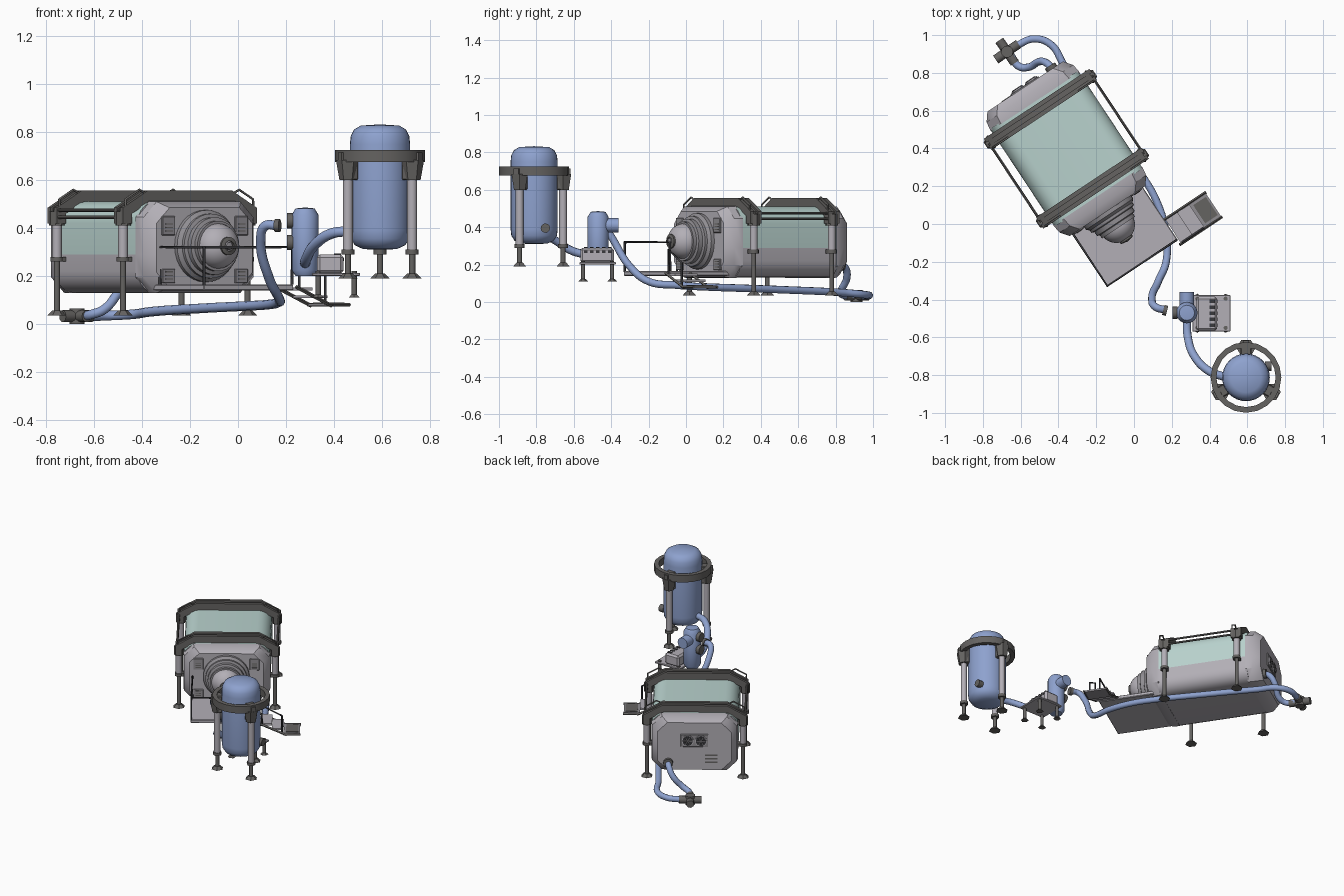
import bpy, bmesh
from math import sin, cos, pi, radians
from mathutils import Matrix, Vector

if "Cube" in bpy.data.objects:
    bpy.data.objects.remove(bpy.data.objects["Cube"])


def material(name, *rgb):
    m = bpy.data.materials.new(name)
    m.use_nodes = True
    m.diffuse_color = (*rgb, 1)
    m.node_tree.nodes["Principled BSDF"].inputs["Base Color"].default_value = (*rgb, 1)
    return m


BLUE = material("blue paint", .27, .36, .62)
GLASS = material("pale teal glass", .48, .64, .61)
LIGHT = material("light grey", .45, .43, .47)
MID = material("mid grey", .28, .27, .29)
DARK = material("dark grey", .13, .125, .12)
BLACK = material("charcoal", .04, .04, .045)

WORLD = Matrix.Identity(4)
# The habitat is turned on the ground: local x is its width, local y its length
HAB = Matrix.Translation((-.22, .19, 0)) @ Matrix.Rotation(radians(33.5), 4, "Z")


def finish(name, bm, mats, space=WORLD, angle=35):
    bmesh.ops.recalc_face_normals(bm, faces=bm.faces)
    mesh = bpy.data.meshes.new(name)
    bm.to_mesh(mesh)
    bm.free()
    for m in mats if isinstance(mats, list) else [mats]:
        mesh.materials.append(m)
    mesh.shade_smooth()
    mesh.set_sharp_from_angle(angle=radians(angle))
    obj = bpy.data.objects.new(name, mesh)
    obj.matrix_world = space
    bpy.context.collection.objects.link(obj)
    return obj


def box(name, xs, ys, zs, mat, space=WORLD, bevel=0):
    bm = bmesh.new()
    bmesh.ops.create_cube(bm, size=1)
    for v in bm.verts:
        v.co = [r[0] if c < 0 else r[1] for c, r in zip(v.co, (xs, ys, zs))]
    if bevel:
        bmesh.ops.bevel(bm, geom=bm.edges[:], offset=bevel, segments=1, affect="EDGES")
    return finish(name, bm, mat, space)


def rod(name, start, end, radius, mat, space=WORLD, sides=12, radius_end=None):
    a, b = Vector(start), Vector(end)
    bm = bmesh.new()
    bmesh.ops.create_cone(bm, cap_ends=True, segments=sides, radius1=radius,
                          radius2=radius if radius_end is None else radius_end,
                          depth=(b - a).length)
    turn = (b - a).to_track_quat("Z", "Y").to_matrix().to_4x4()
    bm.transform(Matrix.Translation((a + b) / 2) @ turn)
    return finish(name, bm, mat, space)


def lathe(name, profile, mat, space=WORLD, sides=32, closed=False):
    bm = bmesh.new()
    verts = [bm.verts.new((r, 0, z)) for r, z in profile]
    pairs = list(zip(verts, verts[1:])) + ([(verts[-1], verts[0])] if closed else [])
    edges = [bm.edges.new(p) for p in pairs]
    bmesh.ops.spin(bm, geom=verts + edges, axis=(0, 0, 1), cent=(0, 0, 0),
                   angle=2 * pi, steps=sides)
    bmesh.ops.remove_doubles(bm, verts=bm.verts, dist=.0005)
    return finish(name, bm, mat, space)


def loft(name, sections, mats, space=HAB, rule=None):
    """Skin matching (x, z) outlines placed along y."""
    bm = bmesh.new()
    rings = [[bm.verts.new((x, y, z)) for x, z in pts] for y, pts in sections]
    bm.faces.new(rings[0])
    bm.faces.new(rings[-1])
    for one, two in zip(rings, rings[1:]):
        for i in range(len(one)):
            j = (i + 1) % len(one)
            f = bm.faces.new((one[i], one[j], two[j], two[i]))
            if rule and rule(f.calc_center_median()):
                f.material_index = 1
    return finish(name, bm, mats, space)


def tube(name, points, radius, mat, space=WORLD, smooth=True):
    curve = bpy.data.curves.new(name, "CURVE")
    curve.dimensions = "3D"
    curve.bevel_depth, curve.bevel_resolution, curve.use_fill_caps = radius, 3, True
    spline = curve.splines.new("BEZIER")
    spline.bezier_points.add(len(points) - 1)
    for p, co in zip(spline.bezier_points, points):
        p.co = co
        p.handle_left_type = p.handle_right_type = "AUTO" if smooth else "VECTOR"
    curve.materials.append(mat)
    obj = bpy.data.objects.new(name, curve)
    obj.matrix_world = space
    bpy.context.collection.objects.link(obj)


def leg(name, x, y, top, middle, foot, space=WORLD):
    rod(name + "_sleeve", (x, y, middle), (x, y, top), .021, LIGHT, space)
    rod(name + "_collar", (x, y, middle - .01), (x, y, middle + .01), .027, DARK, space)
    rod(name + "_pole", (x, y, foot), (x, y, middle), .013, DARK, space)
    rod(name + "_foot", (x, y, foot), (x, y, foot + .02), .04, DARK, space, 6, .02)


def outline(half, low, high, corner, steps):
    """Rounded rectangle, with an extra point on each side at the glass sill."""
    pts = []
    for k, (sx, z) in enumerate(((1, high), (-1, high), (-1, low), (1, low))):
        cz = z - corner if z == high else z + corner
        for s in range(steps + 1):
            a = pi / 2 * (k + s / steps)
            pts.append((sx * (half - corner) + corner * cos(a), cz + corner * sin(a)))
        if k in (1, 3):
            pts.append((sx * half, SILL))
    # The sill points follow the left upper and right lower corners
    return pts


SILL = .29
# Habitat hull with a wraparound glazed upper half
hull = outline(.28, .13, .51, .09, 5)
loft("habitat_hull", [(-.06, hull), (.56, hull)], [LIGHT, GLASS],
     rule=lambda c: c.z > SILL)
for name, ys in (("front_cap", (-.05, -.10, -.145)), ("rear_cap", (.55, .60, .645))):
    sizes = ((.282, .128, .512), (.275, .13, .51), (.24, .15, .485))
    loft(name, [(y, outline(*s, .065, 1)) for y, s in zip(ys, sizes)], LIGHT)

# Hoop frames, legs and tie rods
for name, y in (("front", 0), ("rear", .5)):
    for part, ys, t in (("hoop_front_rail", (-.035, -.012), 0), ("hoop_web", (-.012, .012), .012),
                        ("hoop_rear_rail", (.012, .035), 0)):
        half = [(.335 - t, .42), (.335 - t, .485), (.21, .557 - t)]
        inner = [(.20, .51), (.29, .46), (.29, .42)]
        ring = half + [(-x, z) for x, z in half[::-1]] \
            + [(-x, z) for x, z in inner[::-1]] + inner
        loft(f"{name}_{part}", [(y + d, ring) for d in ys], DARK)
    for side, s in (("right", -1), ("left", 1)):
        leg(f"{name}_{side}_leg", s * .312, y, .46, .27, .035, HAB)
        rod(f"{name}_{side}_leg_socket", (s * .312, y, .41), (s * .312, y, .47), .033, DARK, HAB, 8)
        box(f"{name}_{side}_leg_clamp", sorted((s * .26, s * .32)), (y - .02, y + .02),
            (.26, .28), DARK, HAB)
        tube(f"{name}_{side}_handle", [(s * .21, y - .03, .54), (s * .25, y - .03, .56),
             (s * .32, y - .03, .52), (s * .32, y - .03, .48)], .005, DARK, HAB, False)
for s in (-1, 1):
    for z in (.445, .475):
        rod("tie_rod", (s * .325, 0, z), (s * .325, .5, z), .007, DARK, HAB, 8)

# Domed airlock on the front cap
AIRLOCK = HAB @ Matrix.Translation((0, -.14, .325)) @ Matrix.Rotation(pi / 2, 4, "X")
lathe("airlock_rings", [(0, 0), (.15, 0), (.15, .025), (.135, .04), (.135, .055), (.12, .06),
      (.12, .085), (.105, .09), (.105, .11), (0, .11)], MID, AIRLOCK)
lathe("airlock_dome", [(.095 * cos(a * pi / 16), .10 + .088 * sin(a * pi / 16))
      for a in range(9)], LIGHT, AIRLOCK)
lathe("dome_tip_ring", [(.022, .17), (.038, .17), (.038, .19), (.022, .195)],
      DARK, AIRLOCK, 20, True)
lathe("dome_tip_lens", [(.02, .175), (.015, .195), (0, .2)], MID, AIRLOCK, 16)

# Inset panels on the front cap
for s in (-1, 1):
    for low, high in ((.17, .23), (.37, .45)):
        box("front_panel", sorted((s * .15, s * .215)), (-.152, -.14), (low, high), MID, HAB, .003)
        for k in range(3):
            z = low + .015 + k * .015
            box("panel_slot", sorted((s * .165, s * .20)), (-.155, -.15), (z, z + .005), DARK, HAB)

# Twin fans and hose port on the rear cap
box("fan_panel", (-.09, .09), (.64, .652), (.315, .405), MID, HAB, .003)
for x in (-.043, .043):
    rod("fan_ring", (x, .65, .36), (x, .658, .36), .038, LIGHT, HAB, 24)
    rod("fan_opening", (x, .65, .36), (x, .66, .36), .033, BLACK, HAB, 24)
    for k in range(3):
        d = Vector((cos(k * pi / 3), 0, sin(k * pi / 3))) * .03
        c = Vector((x, .66, .36))
        rod("fan_blade", c - d, c + d, .004, MID, HAB, 6)
rod("rear_hose_port", (.17, .64, .2), (.17, .665, .2), .032, DARK, HAB)
for k in range(3):
    box("rear_vent_slot", (-.15, -.07), (.64, .648), (.20 + k * .025, .21 + k * .025), DARK, HAB)

# Entry platform with railing
box("platform", (-.225, .225), (-.48, -.06), (.14, .165), LIGHT, HAB, .004)
tube("platform_rail", [(-.22, -.14, .165), (-.22, -.14, .32), (-.22, -.475, .32),
     (.22, -.475, .32), (.22, -.475, .165)], .006, BLACK, HAB, False)
rod("rail_corner_post", (-.22, -.475, .16), (-.22, -.475, .32), .006, BLACK, HAB)

# Steps down from the side of the platform
for k in range(3):
    x = .23 + k * .075
    box("step_tread", (x, x + (.105 if k == 2 else .075)), (-.5, -.355),
        (.14 - k * .033, .152 - k * .033), MID if k == 2 else LIGHT, HAB)
for y in (-.505, -.35):
    rod("step_stringer", (.22, y, .155), (.40, y, .075), .008, DARK, HAB, 4)
    rod("step_edge", (.38, y, .08), (.49, y, .08), .008, DARK, HAB, 4)
box("step_grating", (.395, .475), (-.485, -.37), (.082, .09), DARK, HAB)
tube("step_handrail", [(.24, -.5, .14), (.24, -.5, .28), (.37, -.5, .21), (.37, -.5, .08)],
     .006, BLACK, HAB, False)

# Storage tank held in a ring on three legs
TANK = Matrix.Translation((.593, -.812, 0))
lathe("tank", [(0, .31), (.07, .312), (.105, .328), (.122, .355), (.126, .39), (.126, .75),
      (.122, .785), (.108, .812), (.08, .828), (0, .833)], BLUE, TANK)
lathe("tank_ring", [(.157, .675), (.187, .675), (.187, .725), (.157, .725)], DARK, TANK, 20, True)
for k in range(3):
    spin = TANK @ Matrix.Rotation(pi / 2 + k * 2 * pi / 3, 4, "Z")
    leg("tank_leg", .155, 0, .62, .30, .19, spin)
    rod("tank_leg_bracket", (.155, 0, .60), (.155, 0, .685), .035, DARK, spin, 6, .05)
    box("tank_leg_brace", (.12, .16), (-.03, .03), (.60, .72), DARK, spin, .005)
    box("tank_ring_lug", (.18, .195), (-.015, .015), (.685, .715), DARK, spin)
rod("tank_port", (.10, .06, .395), (.135, .06, .395), .025, DARK, TANK)

# Pump
PUMP = Matrix.Translation((.28, -.47, 0))
lathe("pump_body", [(0, .20), (.04, .20), (.056, .225), (.056, .455), (.04, .482), (0, .486)],
      BLUE, PUMP, 24)
rod("pump_motor", (0, 0, .41), (0, .11, .41), .038, BLUE, PUMP, 20)
for z in (.43, .34):
    rod("pump_flange", (-.075, 0, z), (-.05, 0, z), .032, DARK, PUMP)

# Pump table and control box
box("table_top", (.31, .51), (-.57, -.375), (.20, .213), LIGHT, bevel=.003)
box("control_box", (.33, .44), (-.565, -.385), (.21, .29), LIGHT, bevel=.012)
for k in range(5):
    y = -.545 + k * .032
    box("control_vent", (.40, .43), (y, y + .018), (.288, .293), BLACK)
    box("control_side_vent", (.438, .443), (y, y + .018), (.262, .274), BLACK)
for x in (.335, .485):
    for y in (-.55, -.395):
        rod("table_leg", (x, y, .11), (x, y, .22), .011, DARK)
        rod("table_foot", (x, y, .11), (x, y, .122), .026, DARK, sides=6, radius_end=.014)

# Hoses
tube("long_hose", [(.165, -.455, .41), (.115, -.44, .41), (.095, -.40, .35), (.13, -.30, .19),
     (.17, -.20, .11), (.17, -.05, .09), (.12, .12, .08), (.04, .26, .075), (-.15, .53, .065),
     (-.37, .84, .05), (-.44, .95, .04), (-.53, .98, .035), (-.61, .95, .032),
     (-.66, .92, .032)], .02, BLUE)
tube("rear_hose", [(-.437, .826, .2), (-.46, .85, .185), (-.50, .86, .13), (-.56, .83, .06),
     (-.61, .835, .04), (-.65, .89, .032)], .02, BLUE)
tube("tank_hose", [(.48, -.81, .385), (.40, -.78, .38), (.32, -.70, .33), (.285, -.60, .27),
     (.28, -.49, .25)], .022, BLUE)
rod("hose_coupling", (.155, -.455, .41), (.175, -.46, .41), .027, DARK)

# Four-way ground connector
for k in range(2):
    d = Vector((cos(.6 + k * pi / 2), sin(.6 + k * pi / 2), 0)) * .073
    c = Vector((-.672, .912, .032))
    rod("connector_pipe", c - d, c + d, .025, DARK)
rod("connector_hub", (-.672, .912, 0), (-.672, .912, .065), .032, DARK)
